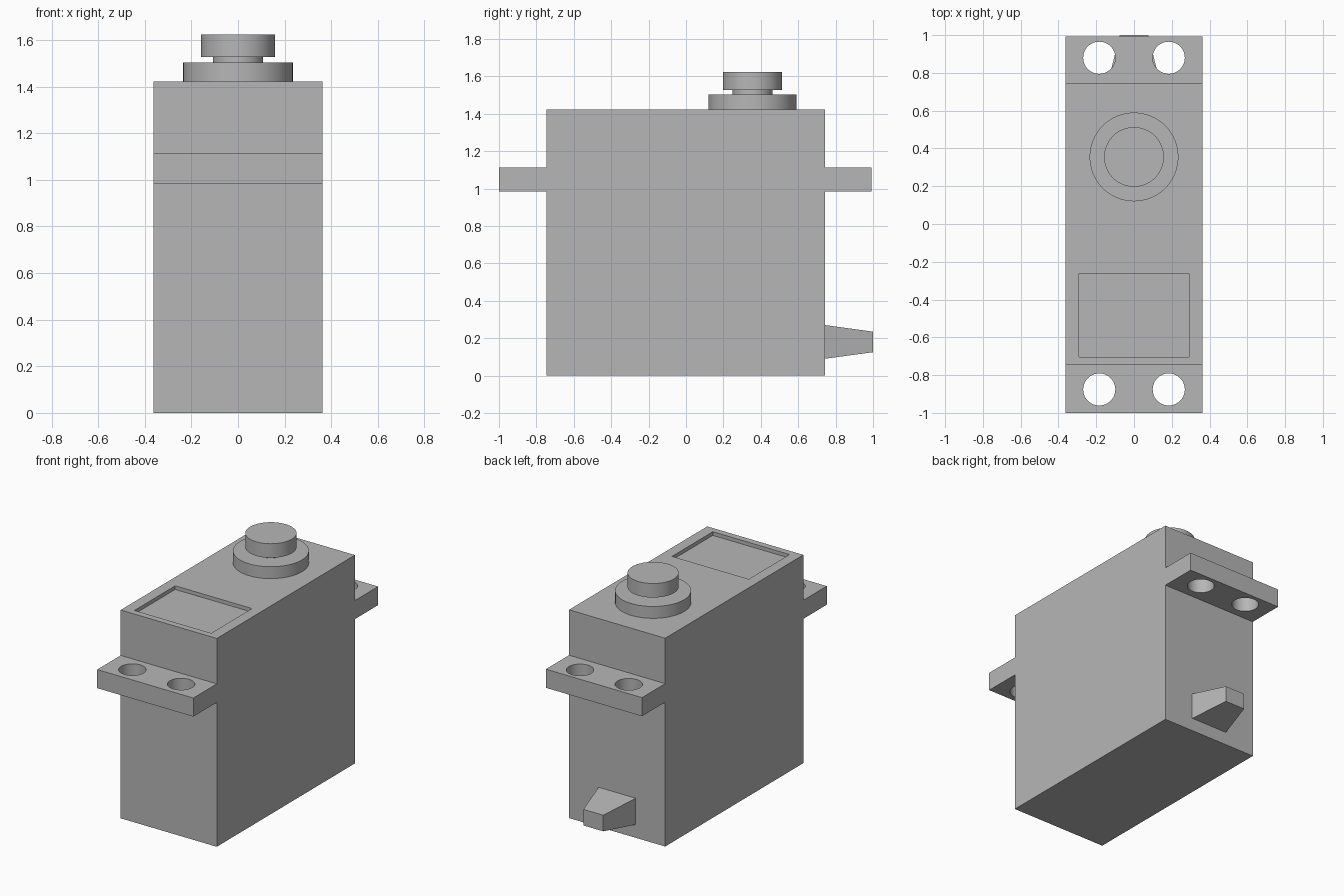
import bpy, bmesh, math

if "Cube" in bpy.data.objects:
    bpy.data.objects.remove(bpy.data.objects["Cube"])

grey = bpy.data.materials.new("grey plastic")
grey.diffuse_color = (0.47, 0.47, 0.47, 1)
grey.use_nodes = True
grey.node_tree.nodes["Principled BSDF"].inputs["Base Color"].default_value = grey.diffuse_color


def make(name, bm):
    bmesh.ops.recalc_face_normals(bm, faces=bm.faces)
    me = bpy.data.meshes.new(name)
    bm.to_mesh(me)
    bm.free()
    me.materials.append(grey)
    ob = bpy.data.objects.new(name, me)
    bpy.context.collection.objects.link(ob)
    return ob


def smooth(ob):
    bpy.ops.object.select_all(action='DESELECT')
    ob.select_set(True)
    bpy.context.view_layer.objects.active = ob
    bpy.ops.object.shade_smooth_by_angle(angle=math.radians(30))


def cut(ob, cutter):
    mod = ob.modifiers.new("cut", 'BOOLEAN')
    mod.operation = 'DIFFERENCE'
    mod.solver = 'EXACT'
    mod.object = cutter
    bpy.context.view_layer.objects.active = ob
    bpy.ops.object.modifier_apply(modifier=mod.name)
    bpy.data.objects.remove(cutter)


# Housing with mounting tabs: side profile (y, z) extruded across x
W = 0.363
profile = [(-0.747, 0), (0.743, 0), (0.743, 0.985), (0.993, 0.985),
           (0.993, 1.112), (0.743, 1.112), (0.743, 1.422), (-0.747, 1.422),
           (-0.747, 1.112), (-1.0, 1.112), (-1.0, 0.985), (-0.747, 0.985)]
bm = bmesh.new()
face = bm.faces.new([bm.verts.new((-W, y, z)) for y, z in profile])
ext = bmesh.ops.extrude_face_region(bm, geom=[face])
bmesh.ops.translate(bm, vec=(2 * W, 0, 0),
                    verts=[v for v in ext["geom"] if isinstance(v, bmesh.types.BMVert)])
housing = make("housing", bm)

# Screw holes through the tabs
for x in (-0.184, 0.184):
    for y in (-0.876, 0.88):
        bm = bmesh.new()
        bmesh.ops.create_cone(bm, cap_ends=True, segments=48, radius1=0.085,
                              radius2=0.085, depth=0.4)
        bmesh.ops.translate(bm, verts=bm.verts, vec=(x, y, 1.05))
        cut(housing, make("hole_cutter", bm))

# Shallow label recess in the top
bm = bmesh.new()
bmesh.ops.create_cube(bm, size=1)
bmesh.ops.scale(bm, verts=bm.verts, vec=(0.58, 0.44, 0.2))
bmesh.ops.translate(bm, verts=bm.verts, vec=(0, -0.483, 1.497))
cut(housing, make("recess_cutter", bm))
smooth(housing)

# Output shaft: collar, neck and cap turned from one profile (radius, z)
N = 64
rings = [(0.235, 1.422), (0.235, 1.503), (0.107, 1.503),
         (0.107, 1.528), (0.158, 1.528), (0.158, 1.624)]
bm = bmesh.new()
loops = [[bm.verts.new((r * math.cos(2 * math.pi * i / N),
                        0.355 + r * math.sin(2 * math.pi * i / N), z))
          for i in range(N)] for r, z in rings]
for a, b in zip(loops, loops[1:]):
    for i in range(N):
        j = (i + 1) % N
        bm.faces.new((a[i], a[j], b[j], b[i]))
bm.faces.new(loops[0])
bm.faces.new(loops[-1])
smooth(make("output_shaft", bm))

# Tapered cable boot on the back
bm = bmesh.new()
bmesh.ops.create_cube(bm, size=2)
for v in bm.verts:
    hx, hz, y = (0.075, 0.055, 1.0) if v.co.y > 0 else (0.14, 0.09, 0.743)
    v.co = (v.co.x * hx, y, 0.18 + v.co.z * hz)
make("cable_boot", bm)
